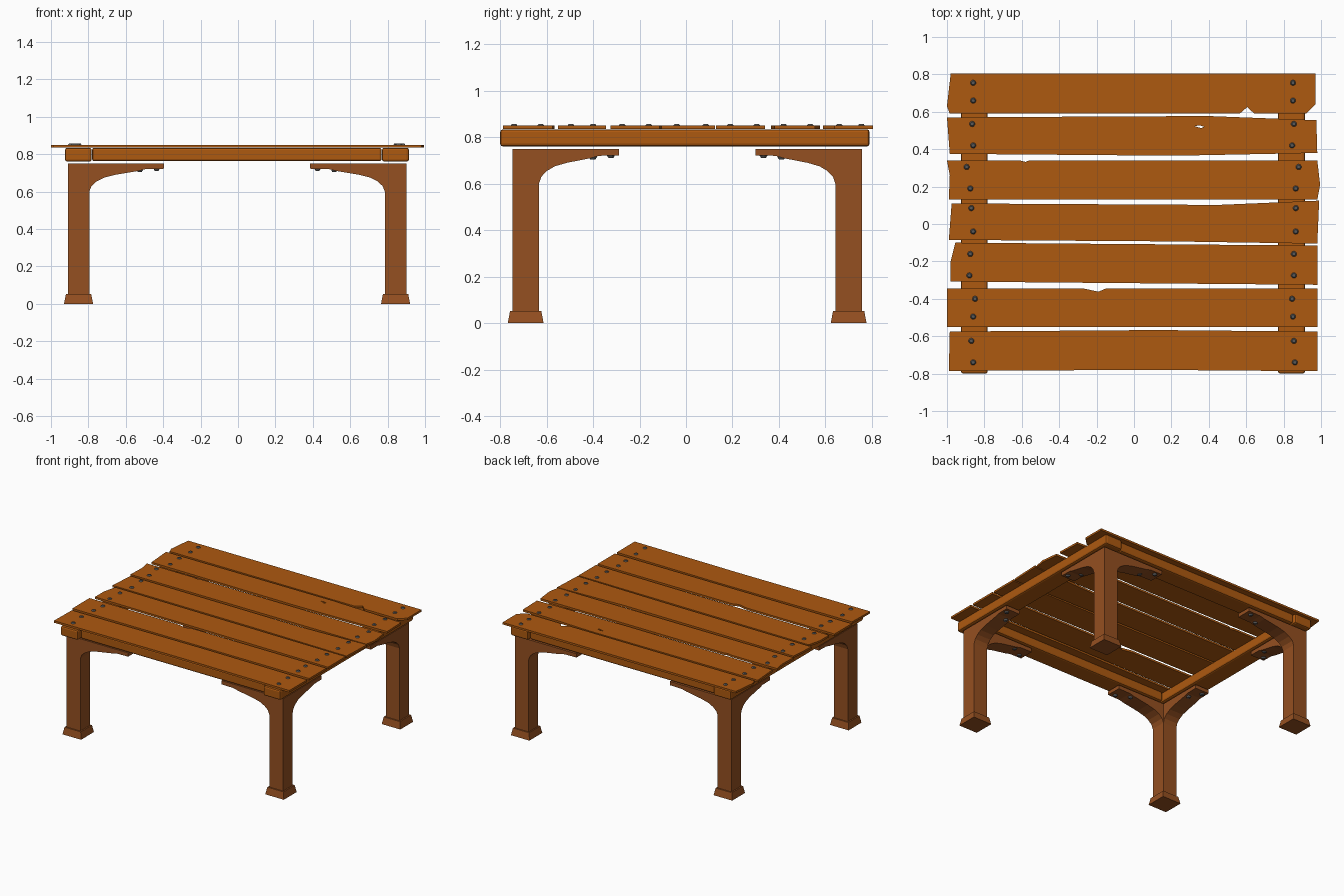
import bpy, bmesh
from mathutils import Matrix, Vector

if "Cube" in bpy.data.objects:
    bpy.data.objects.remove(bpy.data.objects["Cube"])


def material(name, color):
    m = bpy.data.materials.new(name)
    m.diffuse_color = (*color, 1)
    m.use_nodes = True
    m.node_tree.nodes["Principled BSDF"].inputs["Base Color"].default_value = m.diffuse_color
    return m


PLANK = material("plank_wood", (0.42, 0.10, 0.005))
LEG = material("leg_wood", (0.30, 0.08, 0.015))
METAL = material("dark_metal", (0.10, 0.10, 0.10))


def add_mesh(name, bm, mat):
    bmesh.ops.recalc_face_normals(bm, faces=bm.faces)
    me = bpy.data.meshes.new(name)
    bm.to_mesh(me)
    bm.free()
    me.materials.append(mat)
    ob = bpy.data.objects.new(name, me)
    bpy.context.collection.objects.link(ob)
    return ob


def box(bm, lo, hi, taper=0.0):
    lo, hi = Vector(lo), Vector(hi)
    vs = bmesh.ops.create_cube(bm, size=1)["verts"]
    for v in vs:
        top = v.co.z > 0
        if top:
            v.co.x *= 1 - 2 * taper / (hi.x - lo.x)
            v.co.y *= 1 - 2 * taper / (hi.y - lo.y)
        v.co = (lo + hi) / 2 + Vector(a * b for a, b in zip(v.co, hi - lo))


def prism(bm, points, offset):
    f = bm.faces.new([bm.verts.new(p) for p in points])
    ext = bmesh.ops.extrude_face_region(bm, geom=[f])["geom"]
    for v in ext:
        if isinstance(v, bmesh.types.BMVert):
            v.co += Vector(offset)


def stud(bm, x, y, z, r=0.016, h=0.008, down=False):
    s = -1 if down else 1
    bmesh.ops.create_cone(bm, cap_ends=True, segments=10, radius1=r, radius2=r * 0.6,
                          depth=h, matrix=Matrix.Translation((x, y, z + s * h / 2))
                          @ Matrix.Diagonal((1, 1, s, 1)))


# Worn tabletop planks: 2D outlines, optionally with a hole, extruded
def plank(number, outline, left_nails, right_nails, hole=None, z=0.842, half=0.0075):
    cu = bpy.data.curves.new("plank_outline", "CURVE")
    cu.dimensions, cu.fill_mode, cu.extrude = "2D", "BOTH", half
    for loop in [outline] + ([hole] if hole else []):
        sp = cu.splines.new("POLY")
        sp.points.add(len(loop) - 1)
        for p, (x, y) in zip(sp.points, loop):
            p.co = (x, y, 0, 1)
        sp.use_cyclic_u = True
    tmp = bpy.data.objects.new("plank_outline", cu)
    bpy.context.collection.objects.link(tmp)
    bpy.context.view_layer.update()
    me = bpy.data.meshes.new_from_object(
        tmp.evaluated_get(bpy.context.evaluated_depsgraph_get()))
    bpy.data.objects.remove(tmp)
    bm = bmesh.new()
    bm.from_mesh(me)
    bpy.data.meshes.remove(me)
    bmesh.ops.remove_doubles(bm, verts=bm.verts, dist=1e-5)
    bmesh.ops.translate(bm, verts=bm.verts, vec=(0, 0, z))
    for f in bm.faces:
        f.smooth = False
        f.material_index = 0
    add_mesh(f"plank_{number}", bm, PLANK)
    bm = bmesh.new()
    for x, y in left_nails + right_nails:
        stud(bm, x, y, z + half - 0.001)
    add_mesh(f"plank_{number}_nails", bm, METAL)


plank(1, [(-.98, .805), (-1, .63), (-.985, .59), (.565, .59), (.605, .625), (.62, .61),
          (.645, .59), (.92, .59), (.97, .64), (.97, .805)],
      [(-.86, .755), (-.86, .66)], [(.85, .755), (.85, .66)])
plank(2, [(-1, .57), (-.985, .375), (.22, .365), (.98, .38), (.975, .555), (.4, .577), (-.1, .575)],
      [(-.865, .535), (-.86, .42)], [(.855, .535), (.845, .42)],
      hole=[(.325, .523), (.35, .528), (.375, .52), (.36, .512)])
plank(3, [(-1, .34), (-.985, .26), (-.99, .13), (.98, .13), (.995, .21), (.98, .34),
          (-.56, .34), (-.58, .332), (-.61, .34)],
      [(-.895, .305), (-.875, .19)], [(.88, .305), (.865, .19)])
plank(4, [(-.975, .11), (-.99, -.085), (.2, -.093), (.98, -.105), (.99, .125), (.45, .102)],
      [(-.87, .085), (-.86, -.04)], [(.865, .085), (.865, -.04)])
plank(5, [(-.955, -.1), (-.98, -.2), (-.98, -.308), (.98, -.325), (.98, -.115)],
      [(-.875, -.16), (-.88, -.275)], [(.855, -.16), (.855, -.275)])
plank(6, [(-1, -.345), (-1, -.55), (.98, -.55), (.98, -.345), (-.15, -.345), (-.19, -.362),
          (-.27, -.345)],
      [(-.85, -.4), (-.86, -.495)], [(.845, -.4), (.85, -.495)])
plank(7, [(-.985, -.575), (-.99, -.785), (.1, -.78), (.98, -.787), (.98, -.575), (.12, -.567)],
      [(-.87, -.625), (-.86, -.74)], [(.855, -.625), (.86, -.74)])


# Rounded frame beams under the planks
def beam(name, lo, hi):
    bm = bmesh.new()
    box(bm, lo, hi)
    bmesh.ops.bevel(bm, geom=bm.edges[:], offset=0.012, segments=2, profile=0.5,
                    affect="EDGES")
    add_mesh(name, bm, PLANK)


beam("left_beam", (-.925, -.8, .76), (-.782, .79, .834))
beam("right_beam", (.77, -.8, .76), (.914, .79, .834))
beam("front_rail", (-.78, -.765, .762), (.768, -.625, .834))
beam("back_rail", (-.78, .63, .762), (.768, .77, .834))

# Legs: post, flared foot and two curved braces with bolts
XI, XO, YI, YO, TOP = 0.79, 0.905, 0.638, 0.752, 0.75
CURVE = [(0, .60), (.012, .63), (.04, .655), (.08, .675), (.14, .69), (.26, .71),
         (.30, .72), (.40, .722), (.40, TOP), (0, TOP)]
for sy, depth in ((-1, "front"), (1, "back")):
    for sx, side in ((-1, "left"), (1, "right")):
        bm, bolts = bmesh.new(), bmesh.new()
        box(bm, (XI, YI, .05), (XO, YO, TOP))
        box(bm, (XI - .02, YI - .02, 0), (XO + .02, YO + .02, .053), taper=.01)
        prism(bm, [(XI - d, YI, z) for d, z in CURVE], (0, YO - YI, 0))
        prism(bm, [(XI, YI - d * .86, z) for d, z in CURVE], (XO - XI, 0, 0))
        xm, ym = (XI + XO) / 2, (YI + YO) / 2
        for d, off, z in ((.27, -.028, .716), (.36, .028, .723)):
            stud(bolts, XI - d, ym + off, z, .018, .012, down=True)
            stud(bolts, xm + off, YI - d * .86, z, .018, .012, down=True)
        for part, mesh, mat in (("leg", bm, LEG), ("leg_bolts", bolts, METAL)):
            bmesh.ops.transform(mesh, verts=mesh.verts,
                                matrix=Matrix.Translation((-.005, .005, 0))
                                @ Matrix.Diagonal((sx, sy, 1, 1)))
            add_mesh(f"{depth}_{side}_{part}", mesh, mat)
